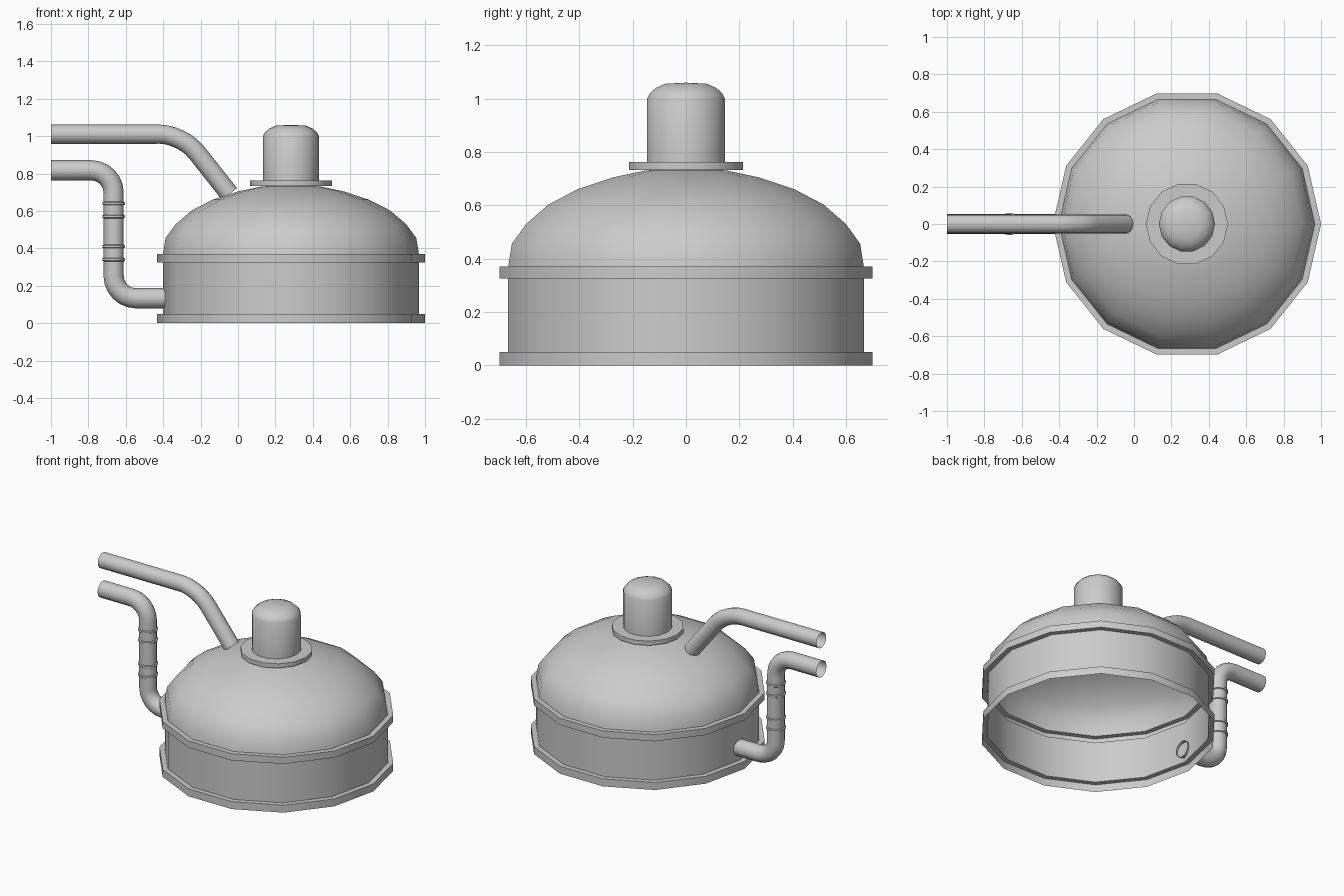
import bpy, bmesh, math
from mathutils import Vector
from mathutils.geometry import interpolate_bezier

if "Cube" in bpy.data.objects:
    bpy.data.objects.remove(bpy.data.objects["Cube"], do_unlink=True)

SIDES = 14
AXIS = 0.283          # x of the tank's centre line

metal = bpy.data.materials.new("grey_metal")
metal.use_nodes = True
GREY = (0.6, 0.6, 0.6, 1)
metal.diffuse_color = GREY
metal.node_tree.nodes["Principled BSDF"].inputs["Base Color"].default_value = GREY


def finish(name, bm, location=(0, 0, 0)):
    bmesh.ops.remove_doubles(bm, verts=bm.verts, dist=1e-5)
    bmesh.ops.recalc_face_normals(bm, faces=bm.faces)
    mesh = bpy.data.meshes.new(name)
    bm.to_mesh(mesh)
    bm.free()
    mesh.materials.append(metal)
    obj = bpy.data.objects.new(name, mesh)
    bpy.context.collection.objects.link(obj)
    obj.location = location
    bpy.ops.object.select_all(action='DESELECT')
    obj.select_set(True)
    bpy.context.view_layer.objects.active = obj
    bpy.ops.object.shade_smooth_by_angle(angle=math.radians(30))
    return obj


def lathe(name, profile, x=AXIS, sides=SIDES):
    """Spin (radius, height) points about a vertical axis."""
    bm = bmesh.new()
    verts = [bm.verts.new((r, 0, z)) for r, z in profile]
    edges = [bm.edges.new(pair) for pair in zip(verts, verts[1:])]
    bmesh.ops.spin(bm, geom=verts + edges, cent=(0, 0, 0), axis=(0, 0, 1),
                   angle=math.tau, steps=sides, use_duplicate=False)
    return finish(name, bm, (x, 0, 0))


def rounded_path(points, cut):
    """Round the inner corners of a path of (x, z) points."""
    pts = [Vector((x, 0, z)) for x, z in points]
    path = [pts[0]]
    for a, b, c in zip(pts, pts[1:], pts[2:]):
        p = b + (a - b).normalized() * cut
        q = b + (c - b).normalized() * cut
        path += interpolate_bezier(p, p.lerp(b, 0.55), q.lerp(b, 0.55), q, 7)
    return path + [pts[-1]]


def pipe(name, points, cut, radius, sides=16):
    """Sweep an open-ended tube along a rounded path."""
    path = rounded_path(points, cut)
    bm = bmesh.new()
    rings = []
    for i, p in enumerate(path):
        ahead = path[min(i + 1, len(path) - 1)]
        behind = path[max(i - 1, 0)]
        if 0 < i < len(path) - 1:
            t = ((ahead - p).normalized() + (p - behind).normalized()).normalized()
        else:
            t = (ahead - behind).normalized()
        side = Vector((0, 1, 0))
        up = t.cross(side)
        rings.append([bm.verts.new(p + radius * (math.cos(a) * side + math.sin(a) * up))
                      for a in (math.tau * k / sides for k in range(sides))])
    for r0, r1 in zip(rings, rings[1:]):
        for k in range(sides):
            j = (k + 1) % sides
            bm.faces.new((r0[k], r0[j], r1[j], r1[k]))
    return finish(name, bm)


# Open-bottomed tank wall with a flange at its foot and one at its rim
WALL, FLANGE = 0.684, 0.717
lathe("tank_wall", [(FLANGE, 0), (FLANGE, 0.05), (WALL, 0.05), (WALL, 0.325),
                    (FLANGE, 0.325), (FLANGE, 0.37), (WALL, 0.37)])

# Domed lid
lathe("dome_lid", [(WALL, 0.37), (0.67, 0.456), (0.615, 0.53), (0.529, 0.603),
                   (0.418, 0.66), (0.28, 0.705), (0.155, 0.731), (0, 0.738)])

# Collar and rounded cap on top
lathe("cap_collar", [(0, 0.733), (0.219, 0.733), (0.219, 0.762), (0.15, 0.762)])
lathe("top_cap", [(0.15, 0.762), (0.15, 1.0), (0.139, 1.02), (0.117, 1.04),
                  (0.08, 1.056), (0, 1.06)])

# Upper pipe running into the lid, lower pipe into the wall
pipe("upper_pipe", [(-1, 1.01), (-0.298, 1.01), (-0.045, 0.69)], 0.12, 0.051)
STEM = -0.665
pipe("lower_pipe", [(-1, 0.817), (STEM, 0.817), (STEM, 0.133), (-0.38, 0.133)], 0.12, 0.054)

# Thin raised rings on the upright part of the lower pipe
for i, z in enumerate((0.34, 0.41, 0.57, 0.64)):
    lathe(f"pipe_ring_{i + 1}", [(0.053, z - 0.01), (0.06, z - 0.006),
                                 (0.06, z + 0.006), (0.053, z + 0.01)], STEM, 16)
